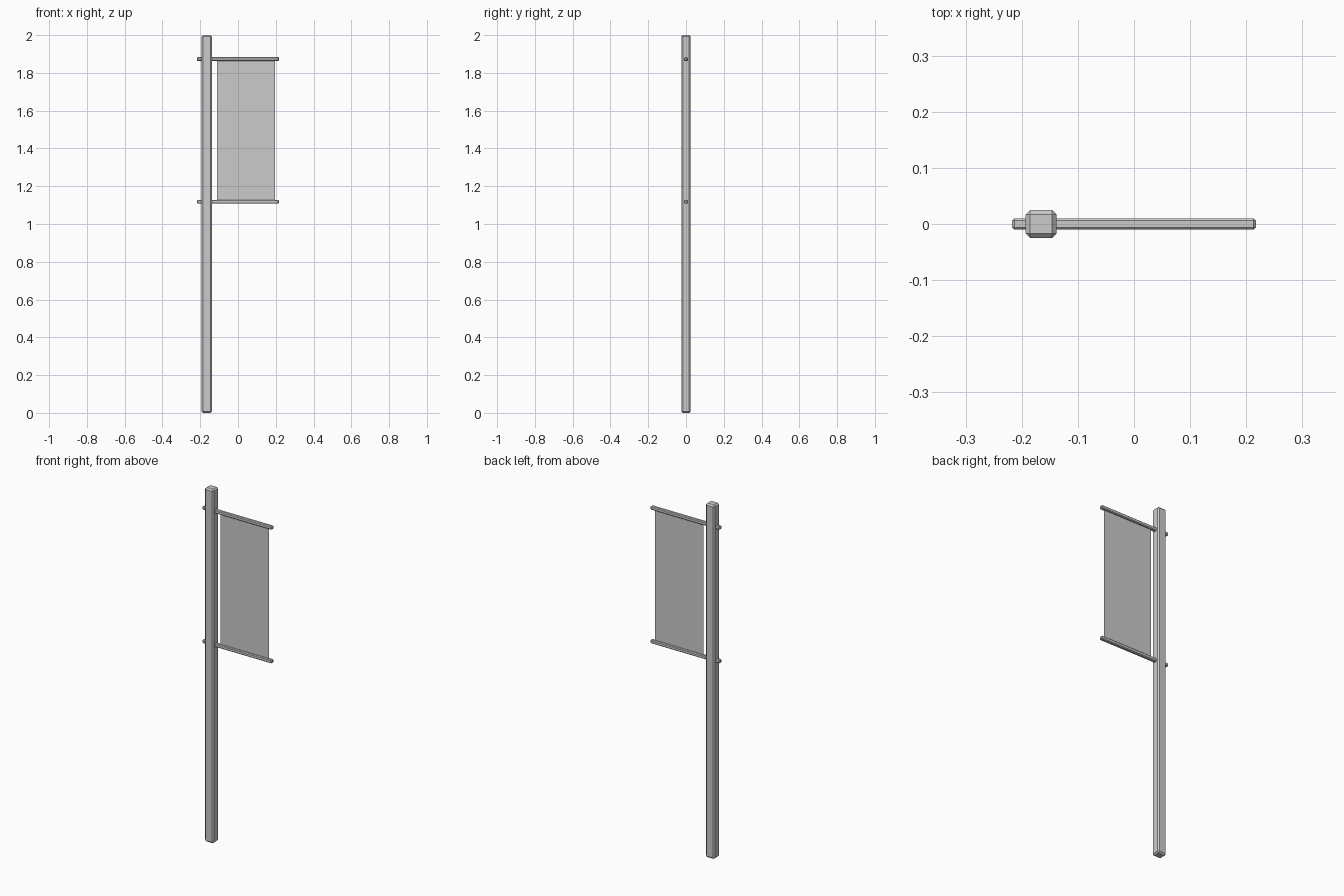
import bpy, bmesh
from mathutils import Vector

if "Cube" in bpy.data.objects:
    bpy.data.objects.remove(bpy.data.objects["Cube"])


def bevelled_box(name, lo, hi, width):
    lo, hi = Vector(lo), Vector(hi)
    bm = bmesh.new()
    bmesh.ops.create_cube(bm, size=1)
    for v in bm.verts:
        v.co = Vector([(lo[i] + hi[i]) / 2 + v.co[i] * (hi[i] - lo[i]) for i in range(3)])
    bmesh.ops.bevel(bm, geom=bm.edges[:], offset=width, segments=1, affect='EDGES')
    return finish(name, bm)


def finish(name, bm):
    mesh = bpy.data.meshes.new(name)
    bm.to_mesh(mesh)
    bm.free()
    obj = bpy.data.objects.new(name, mesh)
    bpy.context.collection.objects.link(obj)
    return obj


# Upright post
bevelled_box("post", (-0.193, -0.025, 0), (-0.138, 0.025, 2), 0.008)

# Cross rods running through the post
for name, z in (("upper_rod", 1.873), ("lower_rod", 1.118)):
    bevelled_box(name, (-0.217, -0.01, z - 0.01), (0.217, 0.01, z + 0.01), 0.004)

# Cloth banner stretched between the rods
bm = bmesh.new()
corners = [(-0.11, 1.118), (0.195, 1.118), (0.195, 1.873), (-0.11, 1.873)]
bm.faces.new([bm.verts.new((x, 0, z)) for x, z in corners])
finish("banner", bm)
